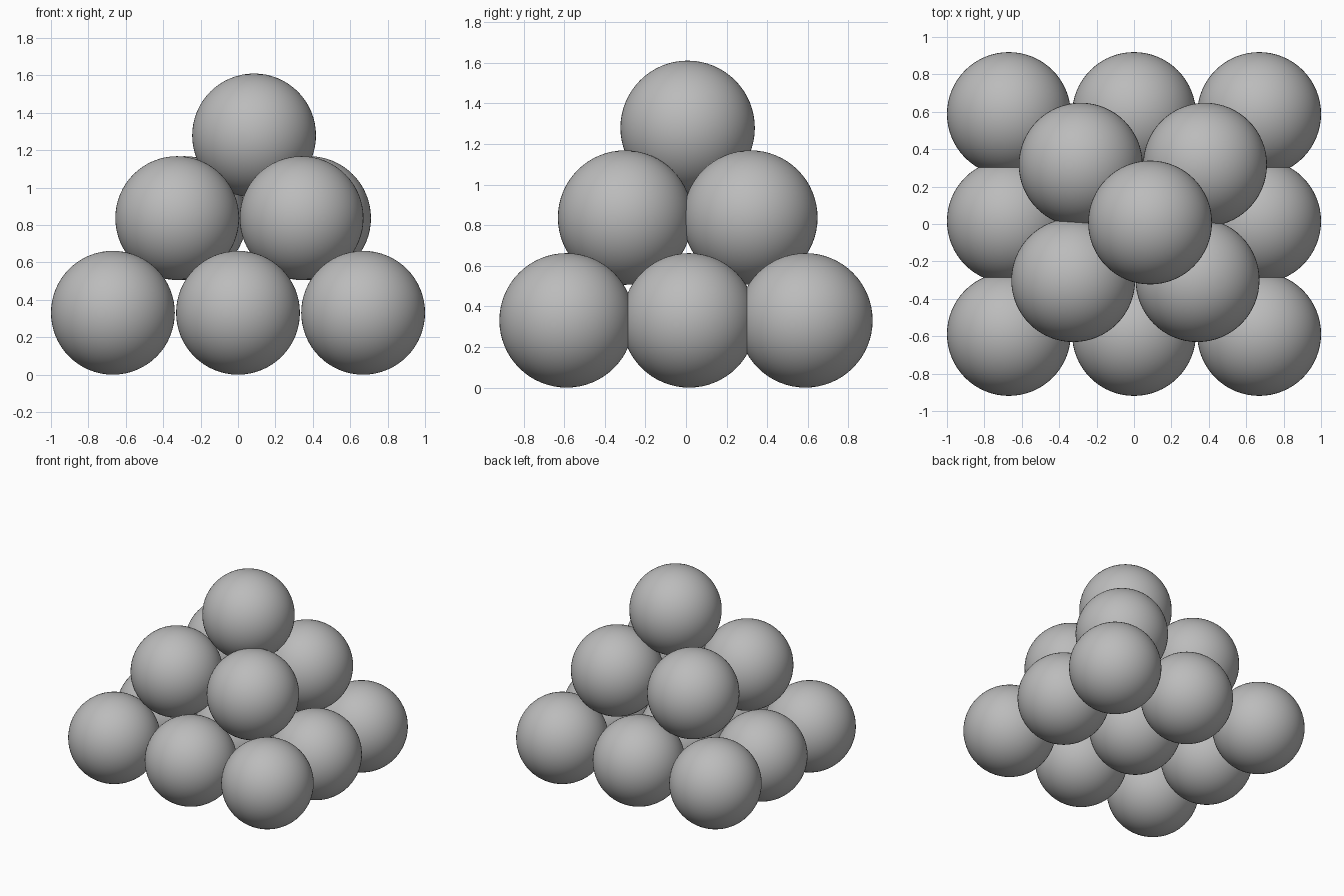
import bpy

RADIUS = 0.331

cube = bpy.data.objects.get("Cube")
if cube:
    bpy.data.objects.remove(cube, do_unlink=True)

# Plain grey material shared by every ball
grey = bpy.data.materials.new("plain_grey")
grey.use_nodes = True
colour = (0.5, 0.5, 0.5, 1.0)
grey.diffuse_color = colour
grey.node_tree.nodes["Principled BSDF"].inputs["Base Color"].default_value = colour


def add_ball(name, x, y, z):
    bpy.ops.mesh.primitive_uv_sphere_add(
        segments=64, ring_count=32, radius=RADIUS, location=(x, y, z))
    ball = bpy.context.object
    ball.name = name
    ball.data.materials.append(grey)
    bpy.ops.object.shade_smooth()


# Bottom layer: three rows of three, rows slightly overlapping in depth
for row, y in (("front", -0.588), ("middle", 0.015), ("back", 0.588)):
    for side, x in (("right", -0.669), ("centre", 0.0), ("left", 0.669)):
        add_ball(f"bottom_ball_{row}_{side}", x, y, RADIUS)

# Middle layer: two rows of two, back row nudged sideways
for row, y, shift in (("front", -0.30, 0.0), ("back", 0.317, 0.04)):
    for side, x in (("right", -0.325), ("left", 0.34)):
        add_ball(f"middle_ball_{row}_{side}", x + shift, y, 0.837)

# Single ball at the summit
add_ball("top_ball", 0.086, 0.008, 1.279)
